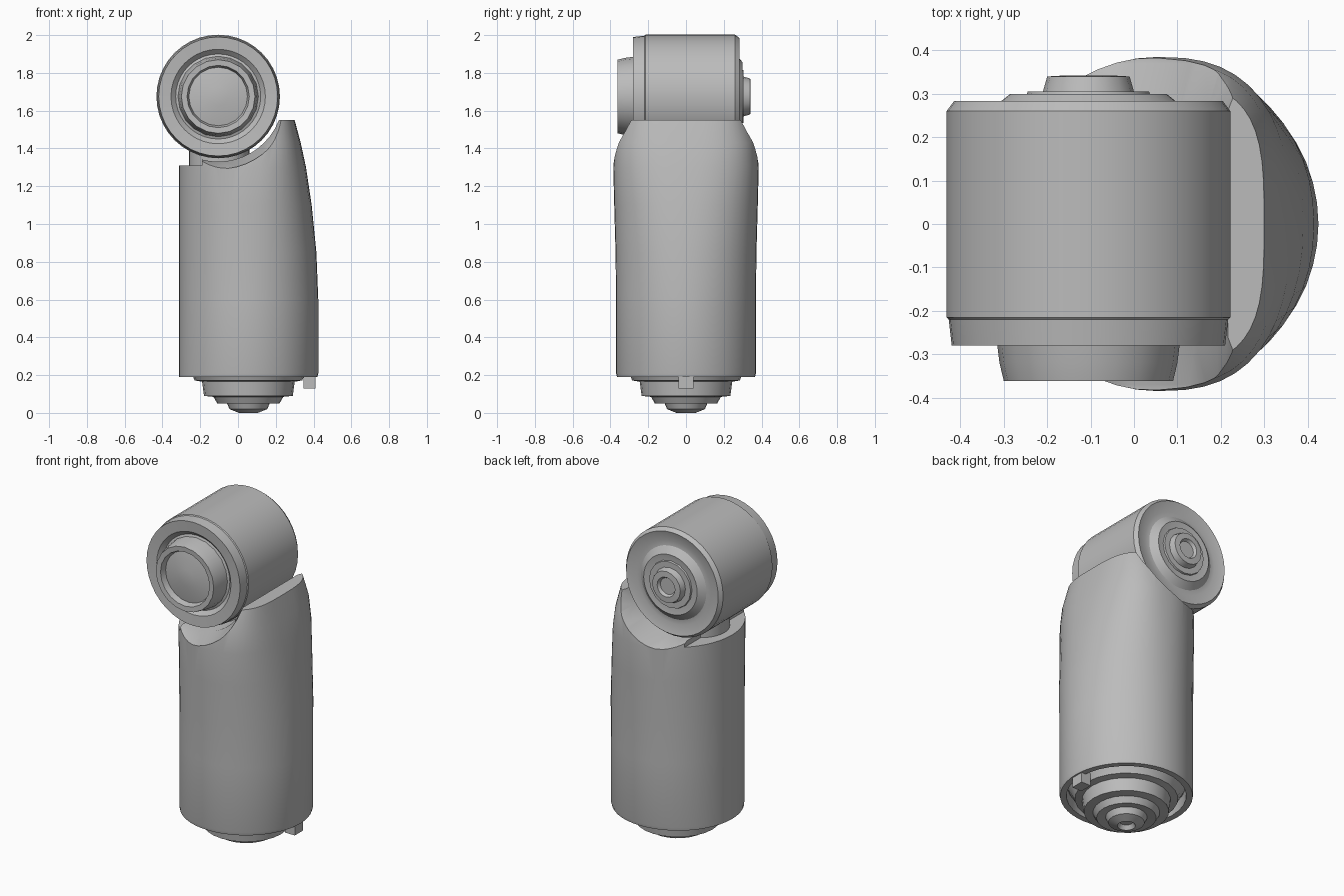
import bpy, bmesh, math
from mathutils import Matrix, Vector

if "Cube" in bpy.data.objects:
    bpy.data.objects.remove(bpy.data.objects["Cube"], do_unlink=True)

grey = bpy.data.materials.new("grey metal")
grey.use_nodes = True
colour = (0.5, 0.5, 0.5, 1)
grey.diffuse_color = colour
grey.node_tree.nodes["Principled BSDF"].inputs["Base Color"].default_value = colour

HUB = Vector((-0.105, 0, 1.675))
AXIS = 0.055


def loft(name, rings):
    """Skin a stack of equal rings and cap both ends."""
    bm = bmesh.new()
    loops = [[bm.verts.new(p) for p in ring] for ring in rings]
    n = len(loops[0])
    for a, b in zip(loops, loops[1:]):
        for i in range(n):
            bm.faces.new((a[i], a[(i + 1) % n], b[(i + 1) % n], b[i]))
    bm.faces.new(loops[0])
    bm.faces.new(loops[-1])
    bmesh.ops.recalc_face_normals(bm, faces=bm.faces)
    mesh = bpy.data.meshes.new(name)
    bm.to_mesh(mesh)
    bm.free()
    mesh.materials.append(grey)
    obj = bpy.data.objects.new(name, mesh)
    bpy.context.collection.objects.link(obj)
    return obj


def revolve(name, profile, centre, along_y=False, sides=32):
    """Turn (radius, offset) pairs about the z axis or the y axis."""
    turn = Matrix.Rotation(-math.pi / 2, 3, "X") if along_y else Matrix.Identity(3)
    rings = []
    for r, h in profile:
        angles = [math.tau * i / sides for i in range(sides)]
        rings.append([turn @ Vector((r * math.cos(a), r * math.sin(a), h)) + centre
                      for a in angles])
    return loft(name, rings)


def smooth(obj, angle=30):
    bpy.ops.object.select_all(action="DESELECT")
    obj.select_set(True)
    bpy.context.view_layer.objects.active = obj
    bpy.ops.object.shade_smooth_by_angle(angle=math.radians(angle))


def cut(obj, cutter):
    mod = obj.modifiers.new("cut", "BOOLEAN")
    mod.operation = "DIFFERENCE"
    mod.solver = "EXACT"
    mod.object = cutter
    bpy.context.view_layer.objects.active = obj
    bpy.ops.object.modifier_apply(modifier=mod.name)
    bpy.data.objects.remove(cutter, do_unlink=True)


# Arm: height, right edge, half depth, squareness of the outer side
sections = [(0.19, 0.42, 0.365, 1), (0.21, 0.425, 0.37, 1), (0.6, 0.425, 0.37, 1),
            (0.85, 0.415, 0.373, 0.95), (1.1, 0.39, 0.38, 0.88),
            (1.3, 0.36, 0.385, 0.78), (1.43, 0.332, 0.372, 0.7),
            (1.55, 0.3, 0.325, 0.6)]
rings = []
for z, right, depth, power in sections:
    ring = []
    for i in range(48):
        a = math.tau * i / 48
        c, s = math.cos(a), math.sin(a)
        if c > 0:
            x = AXIS + (right - AXIS) * c ** power
            y = depth * math.copysign(abs(s) ** power, s)
        else:
            x, y = AXIS + 0.367 * c, depth * s
        ring.append((x, y, z))
    rings.append(ring)
arm = loft("arm", rings)

# Saddle seat for the hub, with a sloping lip, and the lower left shoulder
cut(arm, revolve("saddle_cutter",
                 [(0.39, -0.5), (0.385, -0.37), (0.345, -0.26),
                  (0.345, 0.26), (0.385, 0.37), (0.39, 0.5)], HUB, True, 48))
bpy.ops.mesh.primitive_cube_add(size=1, location=(-0.41, 0, 1.71))
shoulder = bpy.context.object
shoulder.scale = (0.44, 1, 0.8)
cut(arm, shoulder)

# Hollow under the arm
cut(arm, revolve("socket_cutter", [(0.34, 0.1), (0.325, 0.25)], Vector((AXIS, 0, 0))))
smooth(arm)

# Hub across the top, with a dished front and a stepped back
hub = revolve("hub", [(0.19, -0.265), (0.225, -0.25), (0.25, -0.275), (0.315, -0.28),
                      (0.322, -0.22), (0.327, -0.215), (0.327, 0.26), (0.31, 0.283),
                      (0.25, 0.265), (0.22, 0.268), (0.18, 0.3), (0.15, 0.295)],
              HUB, True, 40)
smooth(hub)
front_boss = revolve("front_boss", [(0.215, -0.24), (0.205, -0.32), (0.195, -0.362),
                                    (0.165, -0.36), (0.155, -0.325), (0.05, -0.345)],
                     HUB, True, 20)
smooth(front_boss)
back_pin = revolve("back_pin", [(0.15, 0.27), (0.14, 0.305), (0.105, 0.305),
                                (0.095, 0.34), (0.06, 0.342), (0.05, 0.325)],
                   HUB, True, 16)
smooth(back_pin)

# Neck joining hub and arm
neck = revolve("neck", [(0.16, 1.25), (0.16, 1.45)], Vector((-0.1, 0, 0)))
smooth(neck)

# Stepped swivel under the arm
swivel = revolve("swivel", [(0.33, 0.26), (0.3, 0.21), (0.285, 0.172), (0.245, 0.165),
                            (0.235, 0.09), (0.185, 0.085), (0.165, 0.05),
                            (0.115, 0.055), (0.1, 0.02), (0.05, 0.0), (0.035, 0.025)],
                 Vector((AXIS, 0, 0)), sides=24)
smooth(swivel)

# Small stop tab at the lower left edge
bpy.ops.mesh.primitive_cube_add(size=1, location=(0.378, 0, 0.175))
tab = bpy.context.object
tab.name = "stop_tab"
tab.scale = (0.065, 0.08, 0.09)
tab.data.materials.append(grey)
